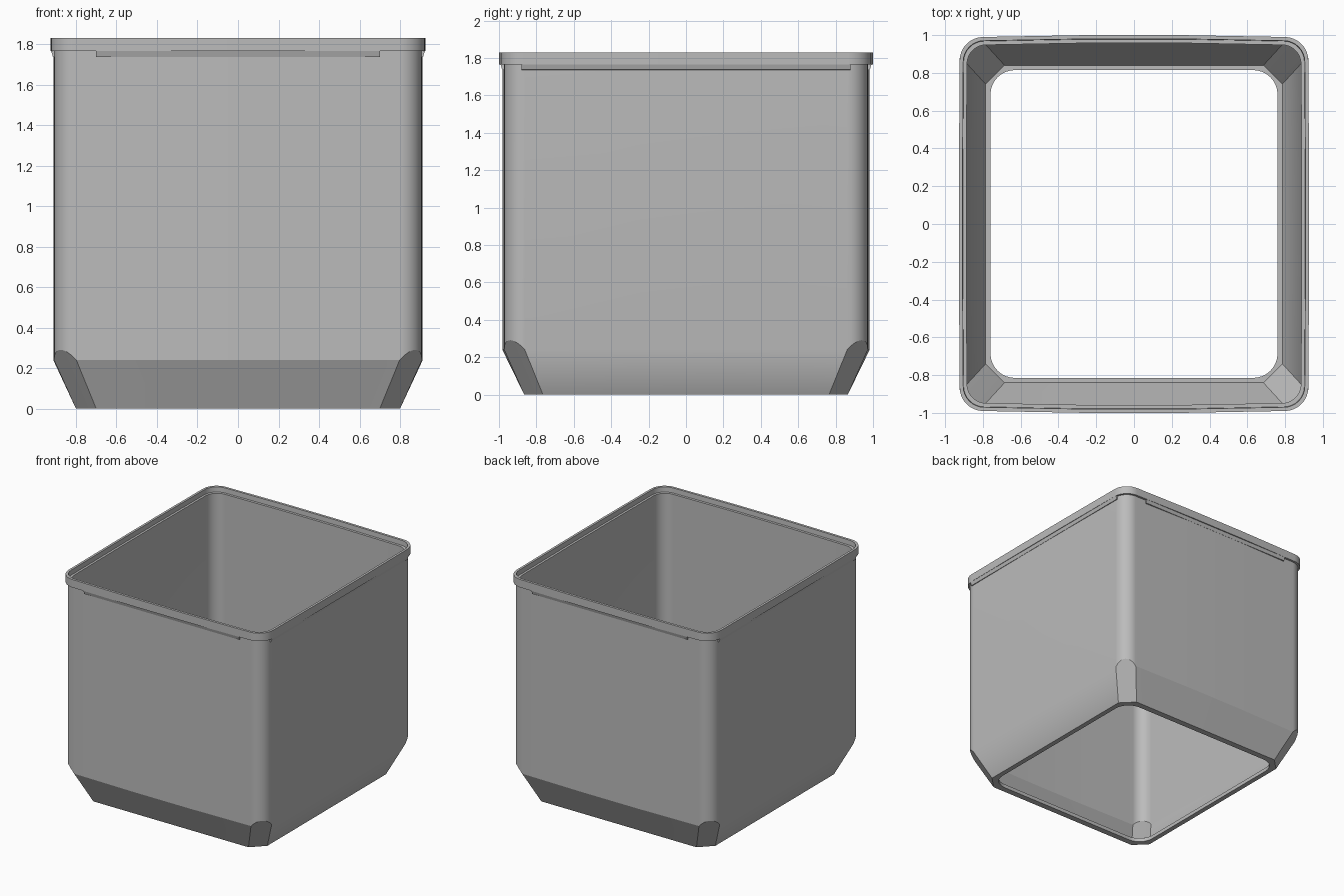
import bpy, bmesh, math
from mathutils import Vector

cube = bpy.data.objects.get("Cube")
if cube:
    bpy.data.objects.remove(cube, do_unlink=True)

grey = bpy.data.materials.new("plain grey")
grey.use_nodes = True
COLOUR = (0.5, 0.5, 0.5, 1)
grey.diffuse_color = COLOUR
grey.node_tree.nodes["Principled BSDF"].inputs["Base Color"].default_value = COLOUR

SEG = 8  # segments per corner


def ring(hx, hy, r, z, bow=0.0, straight=False, slope=0.0):
    """Rectangle outline with round or cut corners; slope lifts the corner arc onto a slanted cut."""
    pts = []
    for k, (sx, sy) in enumerate([(1, 1), (-1, 1), (-1, -1), (1, -1)]):
        corner = []
        for i in range(SEG + 1):
            t = i / SEG
            if straight:
                a, b = 1 - t, t
            else:
                a, b = math.cos(t * math.pi / 2), math.sin(t * math.pi / 2)
            x, y = hx - r + r * a, hy - r + r * b
            corner.append((sx * x, sy * y, z + slope * r * (a + b - 1)))
        pts += corner if k % 2 == 0 else corner[::-1]
        # two points on the following side carry the slight outward bow
        if k % 2 == 0:
            pts += [(sx * s * 0.25, sy * (hy + bow), z) for s in (1, -1)]
        else:
            pts += [(sx * (hx + bow * 0.4), sy * s * 0.25, z) for s in (1, -1)]
    return pts


def finish(bm, name, angle):
    bmesh.ops.recalc_face_normals(bm, faces=bm.faces[:])
    mesh = bpy.data.meshes.new(name)
    bm.to_mesh(mesh)
    bm.free()
    mesh.materials.append(grey)
    ob = bpy.data.objects.new(name, mesh)
    bpy.context.collection.objects.link(ob)
    bpy.ops.object.select_all(action="DESELECT")
    ob.select_set(True)
    bpy.context.view_layer.objects.active = ob
    bpy.ops.object.shade_smooth_by_angle(angle=math.radians(angle))
    weighted = ob.modifiers.new("even shading", "WEIGHTED_NORMAL")
    weighted.keep_sharp = True
    return ob


# Open sleeve: one closed loop of sections, outside up and inside down
BOW = 0.01
sections = [
    ring(0.80, 0.865, 0.10, 0, straight=True),                # foot
    ring(0.908, 0.972, 0.11, 0.24, BOW, slope=1.12),          # top of taper
    ring(0.908, 0.972, 0.11, 1.765, BOW),                     # outer wall
    ring(0.923, 0.99, 0.125, 1.765, BOW),                     # rim
    ring(0.923, 0.99, 0.125, 1.83, BOW),
    ring(0.904, 0.97, 0.11, 1.83, BOW),
    ring(0.902, 0.968, 0.11, 1.79, BOW),                      # inner ledge
    ring(0.884, 0.948, 0.10, 1.79, BOW),
    ring(0.884, 0.948, 0.10, 0.25, BOW, slope=1.12),          # inner wall
    ring(0.785, 0.84, 0.10, 0.03, straight=True),             # inner taper
    ring(0.76, 0.815, 0.13, 0.03),                            # bottom opening
    ring(0.76, 0.815, 0.13, 0),
]
bm = bmesh.new()
loops = [[bm.verts.new(p) for p in s] for s in sections]
for a, b in zip(loops, loops[1:] + loops[:1]):
    n = len(a)
    for i in range(n):
        j = (i + 1) % n
        bm.faces.new((a[i], a[j], b[j], b[i]))
finish(bm, "planter_sleeve", 25)


# Wedge strips under the rim
def strip(name, wall, half, normal):
    n = Vector(normal)
    t = Vector((-n.y, n.x, 0))
    profile = [(wall - 0.01, 1.735), (wall + 0.003, 1.737), (wall + 0.012, 1.768), (wall - 0.01, 1.768)]
    bm = bmesh.new()
    ends = [[bm.verts.new(n * d + t * s * half + Vector((0, 0, z))) for d, z in profile] for s in (-1, 1)]
    for e in ends:
        bm.faces.new(e)
    for i in range(4):
        j = (i + 1) % 4
        bm.faces.new((ends[0][i], ends[0][j], ends[1][j], ends[1][i]))
    finish(bm, name, 20)


strip("front_rim_strip", 0.98, 0.70, (0, -1, 0))
strip("back_rim_strip", 0.98, 0.70, (0, 1, 0))
strip("left_rim_strip", 0.911, 0.88, (1, 0, 0))
strip("right_rim_strip", 0.911, 0.88, (-1, 0, 0))
